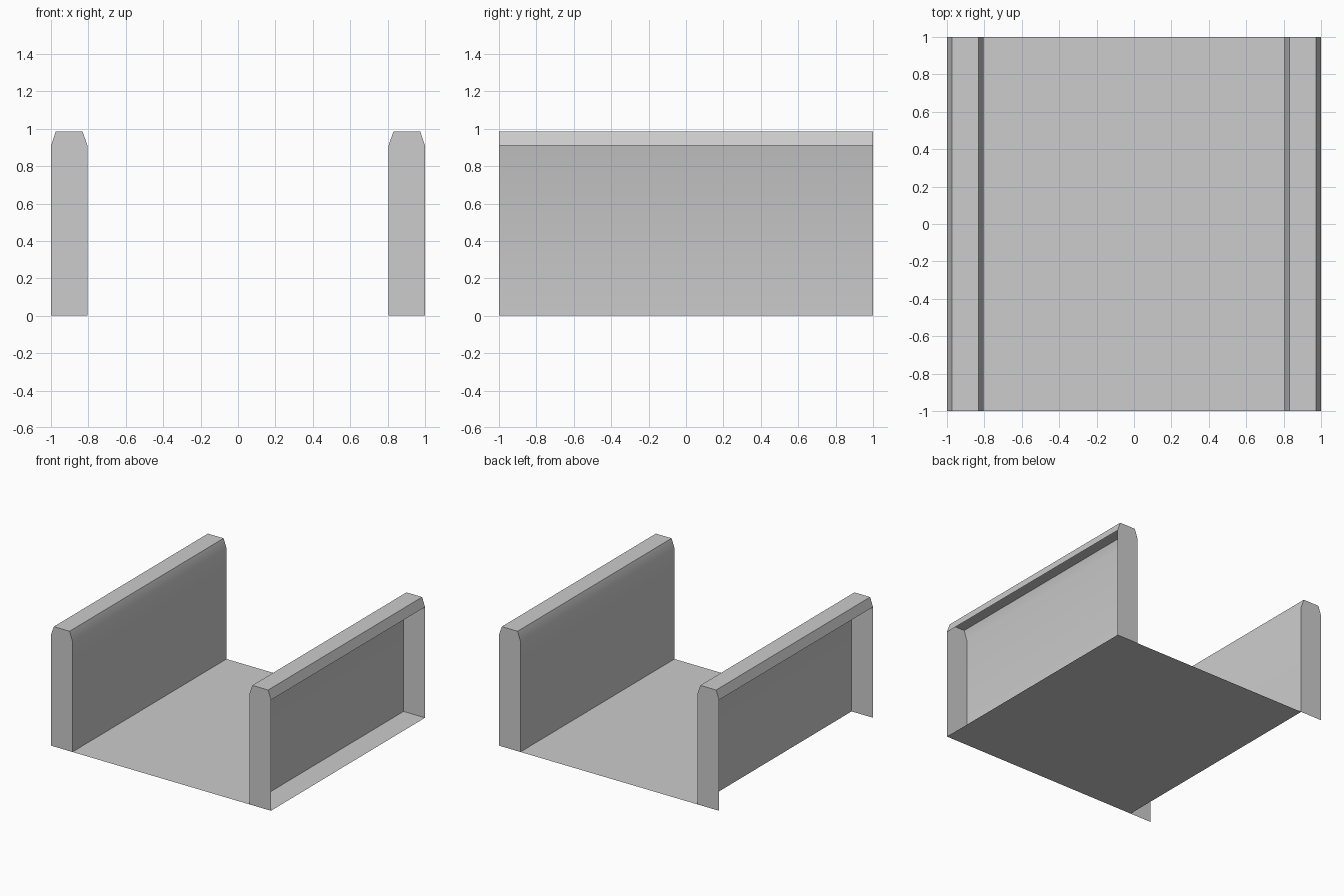
import bpy

cube = bpy.data.objects.get("Cube")
if cube:
    bpy.data.objects.remove(cube, do_unlink=True)

grey = bpy.data.materials.new("light_grey")
grey.use_nodes = True
colour = (0.604, 0.604, 0.604, 1)
grey.diffuse_color = colour
grey.node_tree.nodes["Principled BSDF"].inputs["Base Color"].default_value = colour

INNER, OUTER, HEIGHT, SHOULDER, CHAMFER = 0.805, 1.0, 0.985, 0.91, 0.026


def add_mesh(name, verts, faces):
    mesh = bpy.data.meshes.new(name)
    mesh.from_pydata(verts, [], faces)
    mesh.materials.append(grey)
    obj = bpy.data.objects.new(name, mesh)
    bpy.context.collection.objects.link(obj)
    bpy.ops.object.select_all(action="DESELECT")
    obj.select_set(True)
    bpy.context.view_layer.objects.active = obj
    bpy.ops.object.shade_smooth_by_angle(angle=0.52)
    return obj


def add_wall(name, side):
    # Chamfered wall shell: end caps and inner side, open on the outer side and below
    profile = [(INNER, 0), (INNER, SHOULDER), (INNER + CHAMFER, HEIGHT),
               (OUTER - CHAMFER, HEIGHT), (OUTER, SHOULDER), (OUTER, 0)]
    n = len(profile)
    verts = [(side * x, y, z) for y in (-1, 1) for x, z in profile]
    faces = [(i, i + 1, i + 1 + n, i + n) for i in range(n - 2)]
    faces += [tuple(reversed(range(n))), tuple(range(n, 2 * n))]
    if side > 0:
        faces = [tuple(reversed(f)) for f in faces]
    add_mesh(name, verts, faces)


add_wall("left_wall", 1)
add_wall("right_wall", -1)

# Floor sheet, running under the left wall only
add_mesh("floor", [(-INNER, -1, 0), (OUTER, -1, 0), (OUTER, 1, 0), (-INNER, 1, 0)],
         [(0, 1, 2, 3)])
